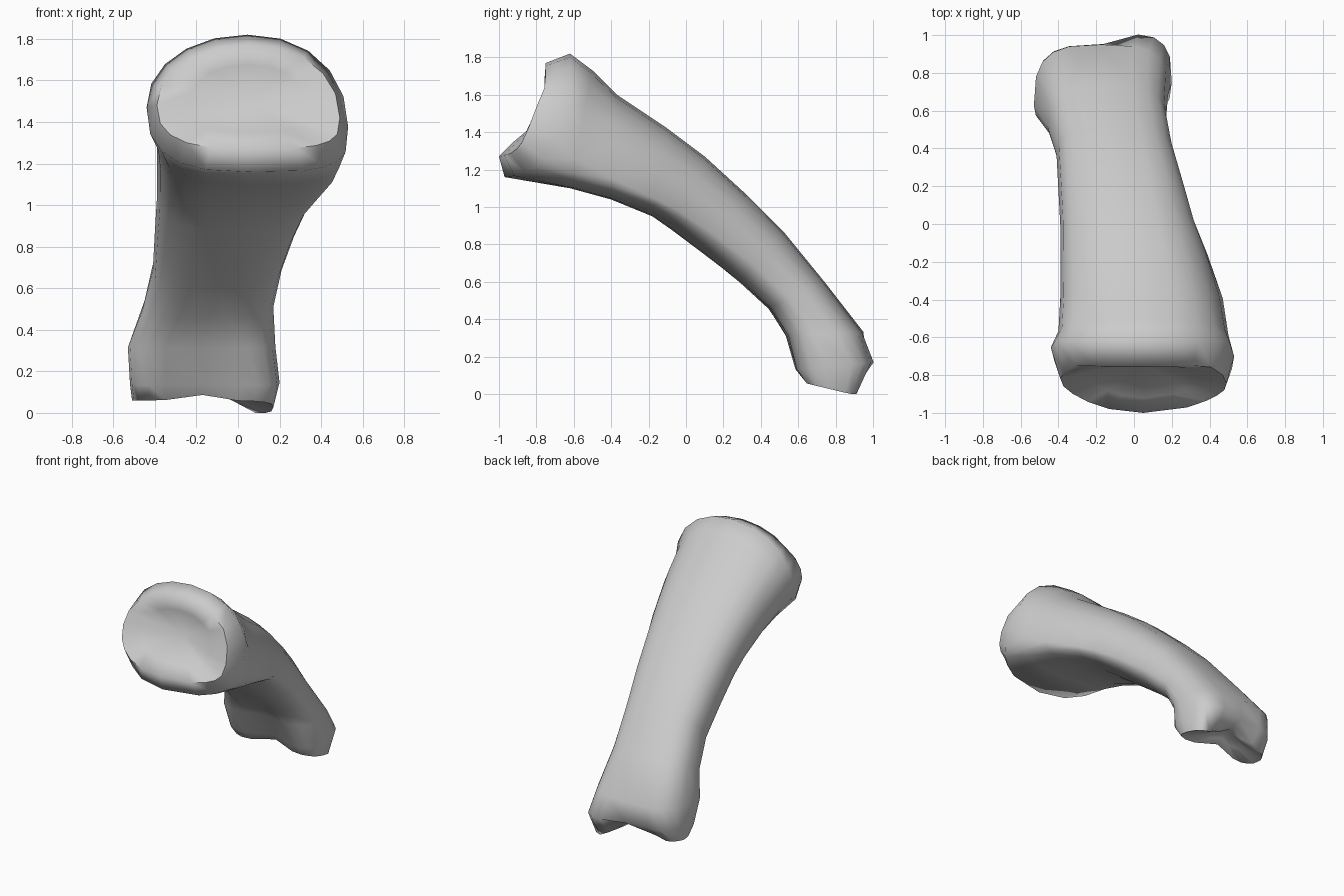
import bpy, bmesh
from math import cos, sin, pi
from mathutils import Vector

if "Cube" in bpy.data.objects:
    bpy.data.objects.remove(bpy.data.objects["Cube"])

N = 20
# top (y, z), bottom (y, z), x left, x right, side height left, right,
# roundness top, low left, low right, bottom groove
SECTIONS = [
    (-.75, 1.77, -1.0, 1.27, -.39, .49, .42, .30, .95, .75, .55, 0),
    (-.62, 1.82, -.97, 1.16, -.44, .53, .47, .33, .95, .75, .50, 0),
    (-.50, 1.73, -.62, 1.10, -.40, .50, .45, .25, .88, .75, .60, 0),
    (-.37, 1.60, -.40, 1.04, -.39, .47, .42, .20, .82, .75, .80, 0),
    (-.10, 1.42, -.18, .95, -.39, .39, .40, .20, .80, .75, 1.0, 0),
    (.10, 1.27, -.08, .88, -.39, .33, .40, .25, .78, .75, 1.0, 0),
    (.33, 1.06, .08, .76, -.40, .27, .38, .30, .76, .75, 1.0, 0),
    (.52, .87, .28, .59, -.41, .21, .35, .35, .75, .72, 1.0, .04),
    (.74, .60, .43, .45, -.46, .17, .30, .40, .70, .68, 1.0, .08),
    (.95, .33, .52, .31, -.53, .18, .25, .38, .64, .60, .85, .14),
    (1.02, .17, .57, .13, -.52, .20, .30, .40, .58, .55, .65, .20),
    (.93, .06, .63, .06, -.51, .17, .40, .45, .55, .55, .60, .22),
]


def ring(s):
    ty, tz, by, bz, xl, xr, fl, fr, pt, pl, pr, groove = s
    pts = []
    for i in range(N):
        a = 2 * pi * i / N
        c, d = cos(a), sin(a)
        p = pt if d > 0 else (pr if c > 0 else pl)
        u = abs(c) ** p * (1 if c > 0 else -1)
        w = abs(d) ** p
        f = fl + (fr - fl) * (u + 1) / 2
        v = f + (1 - f) * w if d > 0 else f - f * w
        if d < 0:
            v += groove * max(0, 1 - abs(u) * 1.5)
        pts.append(Vector(((xl + xr) / 2 + (xr - xl) / 2 * u,
                           by + (ty - by) * v, bz + (tz - bz) * v)))
    return pts


def shrink(pts, centre, k):
    return [p.lerp(centre, k) for p in pts]


rings = [ring(s) for s in SECTIONS]

# lower lip of the upper joint juts forward, the rest of its face is upright
for r, y_top in ((rings[0], -.75), (rings[1], -.62)):
    y_low = min(p.y for p in r)
    z_low = min(p.z for p in r)
    for p in r:
        t = max(0, 1 - (p.z - z_low) / .38)
        side = abs(p.x - .05) / .45
        p.y = y_top + (y_low - y_top) * t * (1 - .4 * side * side)

# lower knuckles: right one reaches further, notch between them
for r, drop in ((rings[-2], 0), (rings[-1], .06)):
    for p in r:
        right = max(0, min(1, (p.x + .17) / .22))
        back = max(0, min(1, (p.y - .63) / .25))
        if p.y > .75:
            p.y -= .07 * (1 - right)
        p.z -= drop * right * back
        if drop:
            p.z += .10 * back * max(0, 1 - abs(p.x + .17) / .25)

# dished joint face at the upper end, hollow at the lower end
rings.insert(0, shrink(rings[0], Vector((.05, -.77, 1.50)), .35))
rings.append(shrink(rings[-1], Vector((-.16, .80, .13)), .5))
cup = Vector((.05, -.74, 1.50))
hollow = Vector((-.16, .80, .16))

# skin the rings and close both ends
bm = bmesh.new()
loops = [[bm.verts.new(p) for p in r] for r in rings]
for A, B in zip(loops, loops[1:]):
    for i in range(N):
        j = (i + 1) % N
        bm.faces.new((A[i], A[j], B[j], B[i]))
for loop, c in ((loops[0], cup), (loops[-1], hollow)):
    v = bm.verts.new(c)
    for i in range(N):
        bm.faces.new((loop[i], loop[(i + 1) % N], v))
bmesh.ops.recalc_face_normals(bm, faces=bm.faces)

me = bpy.data.meshes.new("finger_bone")
bm.to_mesh(me)
bm.free()
bone = bpy.data.objects.new("finger_bone", me)
bpy.context.collection.objects.link(bone)
bpy.context.view_layer.objects.active = bone
bone.select_set(True)
bpy.ops.object.shade_smooth_by_angle(angle=pi / 2.6)
